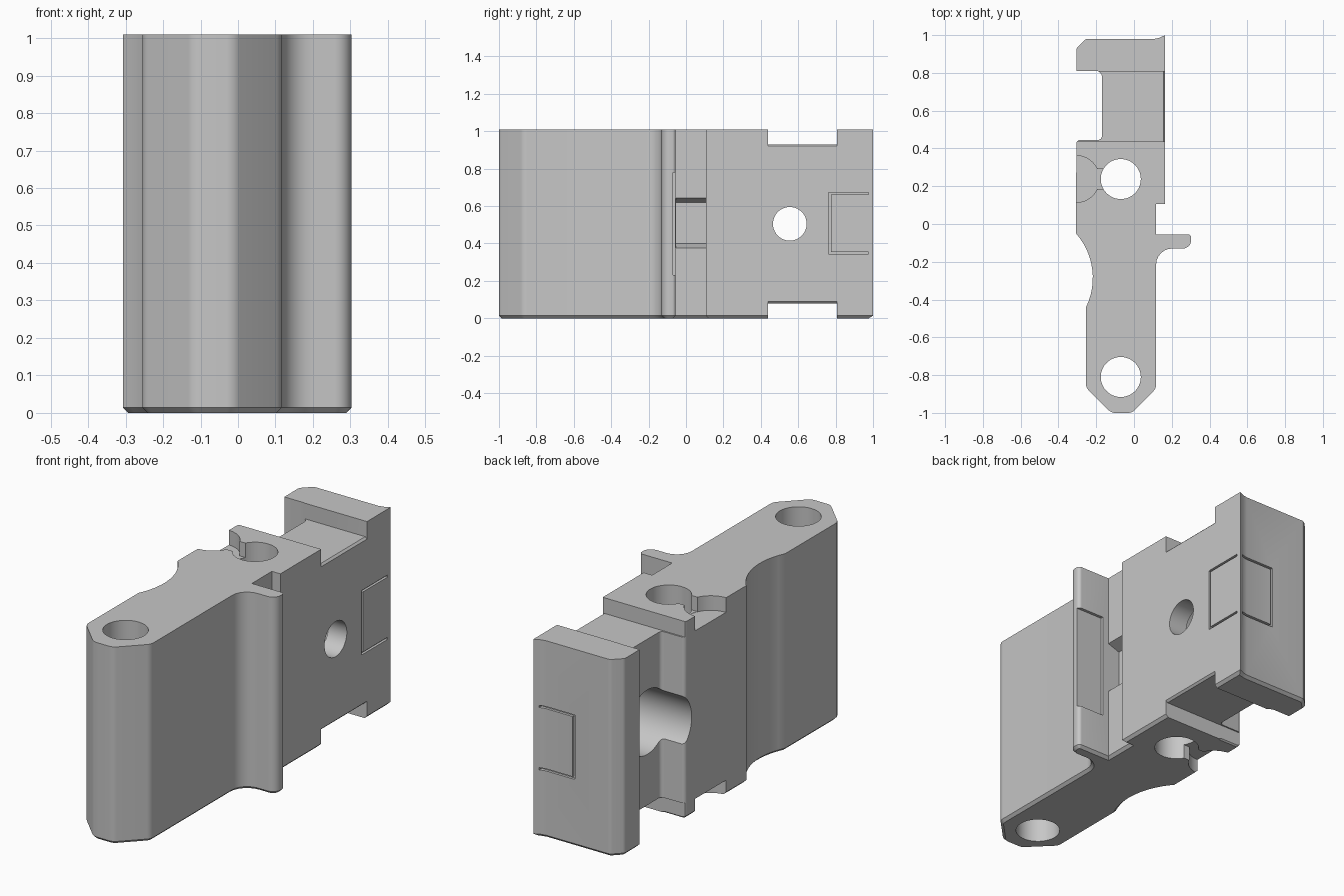
import bpy, bmesh, math
from mathutils import Vector, Matrix

if "Cube" in bpy.data.objects:
    bpy.data.objects.remove(bpy.data.objects["Cube"], do_unlink=True)

H = 1.01      # overall height
MID = 0.505   # mid height

grey = bpy.data.materials.new("plain_grey")
grey.use_nodes = True
colour = (0.57, 0.57, 0.57, 1)
grey.diffuse_color = colour
grey.node_tree.nodes["Principled BSDF"].inputs["Base Color"].default_value = colour


def to_object(bm, name):
    bmesh.ops.recalc_face_normals(bm, faces=bm.faces)
    mesh = bpy.data.meshes.new(name)
    bm.to_mesh(mesh)
    bm.free()
    mesh.materials.append(grey)
    ob = bpy.data.objects.new(name, mesh)
    bpy.context.collection.objects.link(ob)
    return ob


def rounded(corners, steps=6):
    """Turn (x, y, radius) corners into an outline with filleted corners."""
    out = []
    for i, (x, y, r) in enumerate(corners):
        p = Vector((x, y))
        if r == 0:
            out.append(p)
            continue
        a = (Vector(corners[i - 1][:2]) - p).normalized()
        b = (Vector(corners[(i + 1) % len(corners)][:2]) - p).normalized()
        half = math.acos(max(-1, min(1, a.dot(b)))) / 2
        centre = p + (a + b).normalized() * (r / math.sin(half))
        start = p + a * (r / math.tan(half)) - centre
        end = p + b * (r / math.tan(half)) - centre
        sweep = math.pi - 2 * half
        for k in range(steps + 1):
            t = k / steps
            out.append(centre + (start * math.sin((1 - t) * sweep)
                                 + end * math.sin(t * sweep)) / math.sin(sweep))
    return out


def inset(outline, d):
    """Shrink a counterclockwise outline by d with mitred corners."""
    out = []
    for i, p in enumerate(outline):
        e = (p - outline[i - 1]).normalized()
        f = (outline[(i + 1) % len(outline)] - p).normalized()
        n = Vector((-e.y - f.y, e.x + f.x))
        out.append(p + n * (d / (1 + e.dot(f))))
    return out


def loft(name, rings):
    """Skin a stack of equal-length point rings and cap both ends."""
    bm = bmesh.new()
    loops = [[bm.verts.new(p) for p in ring] for ring in rings]
    bm.faces.new(loops[0])
    bm.faces.new(loops[-1])
    n = len(loops[0])
    for low, high in zip(loops, loops[1:]):
        for i in range(n):
            j = (i + 1) % n
            bm.faces.new((low[i], low[j], high[j], high[i]))
    return to_object(bm, name)


def side_prism(name, shape, y0, y1):
    """Extrude an x-z shape along y."""
    return loft(name, [[(x, y, z) for x, z in shape] for y in (y0, y1)])


def box(x0, x1, y0, y1, z0, z1):
    return side_prism("box_cutter", [(x0, z0), (x1, z0), (x1, z1), (x0, z1)], y0, y1)


def cylinder(centre, radius, depth, axis="Z"):
    bm = bmesh.new()
    turn = Matrix.Rotation(math.pi / 2, 4, "Y") if axis == "X" else Matrix()
    bmesh.ops.create_cone(bm, cap_ends=True, segments=64, radius1=radius, radius2=radius,
                          depth=depth, matrix=Matrix.Translation(centre) @ turn)
    return to_object(bm, "round_cutter")


# Outline of the body seen from above, counterclockwise from the front
right_and_back = [
    (-0.12, -1, 0.05), (-0.01, -1, 0.05), (0.117, -0.87, 0.05),
    (0.117, -0.13, 0.085), (0.303, -0.13, 0.045), (0.303, -0.055, 0.018),
    (0.117, -0.055, 0), (0.117, 0.107, 0), (0.165, 0.107, 0),
    (0.165, 1, 0), (0.135, 0.986, 0), (0.108, 0.98, 0),
    (-0.255, 0.98, 0.03), (-0.305, 0.93, 0.03), (-0.305, 0.81, 0),
    (-0.17, 0.81, 0.03), (-0.17, 0.445, 0.02), (-0.305, 0.445, 0.02)]
scoop = []
for k in range(13):
    t = math.radians(41.5 - 67.4 * k / 12)
    scoop.append((-0.573 + 0.355 * math.cos(t), -0.285 + 0.355 * math.sin(t), 0))
outline = rounded(right_and_back + scoop + [(-0.255, -0.865, 0.05)])

# Body with a chamfered foot
chamfer = 0.014
levels = [(inset(outline, chamfer), 0), (outline, chamfer), (outline, H)]
body = loft("clip_body", [[(p.x, p.y, z) for p in ring] for ring, z in levels])

cutters = []

# Vertical pin holes
for y in (-0.81, 0.238):
    cutters.append(cylinder((-0.07, y, MID), 0.106, 2))

# Wide bore from the left side and the narrow cross hole
cutters.append(cylinder((-0.22, 0.555, MID), 0.165, 0.56, "X"))
cutters.append(cylinder((0, 0.555, MID), 0.09, 1, "X"))

# Notches across the top and bottom, with a chamfered right lip
lip = [(-0.5, 0.93), (0.155, 0.93), (0.18, 0.905), (0.18, 1.2), (-0.5, 1.2)]
for flip in (False, True):
    shape = [(x, H - z if flip else z) for x, z in lip]
    cutters.append(side_prism("notch_cutter", shape, 0.438, 0.808))

# Keyhole recesses leading into the rear pin hole, at both ends
for z in (0, H):
    cutters.append(cylinder((-0.307, 0.238, z), 0.124, 0.15))
    cutters.append(box(-0.3, -0.1, 0.185, 0.291, z - 0.074, z + 0.074))

# Sloped pocket behind the hook
pocket = [(0.135, 0.37), (0.05, 0.4), (0.05, 0.62), (0.135, 0.65)]
cutters.append(side_prism("pocket_cutter", pocket, -0.054, 0.106))

# Shallow seat on the rear face of the hook
cutters.append(box(0.15, 0.34, -0.07, 0.02, 0.23, 0.78))

# Thin outline grooves wrapping the rear right corner
z0, z1, g = 0.343, 0.662, 0.011
cutters.append(box(0.153, 0.2, 0.762, 0.774, z0 + 0.001, z1 + g - 0.001))
cutters.append(box(-0.056, -0.044, 0.968, 1.1, z0 + 0.001, z1 + g - 0.001))
for z in (z0, z1):
    cutters.append(box(0.152, 0.2, 0.768, 0.975, z, z + g))
    cutters.append(box(-0.05, 0.14, 0.967, 1.1, z, z + g))

# Cut everything out of the body
bpy.context.view_layer.objects.active = body
for cutter in cutters:
    cutter.hide_render = True
    mod = body.modifiers.new("cut", "BOOLEAN")
    mod.operation = "DIFFERENCE"
    mod.solver = "EXACT"
    mod.object = cutter
    bpy.ops.object.modifier_apply(modifier=mod.name)
    bpy.data.objects.remove(cutter, do_unlink=True)

# Smooth the rounded corners, keep real edges crisp
bpy.ops.object.select_all(action="DESELECT")
body.select_set(True)
bpy.ops.object.shade_smooth_by_angle(angle=math.radians(30))
